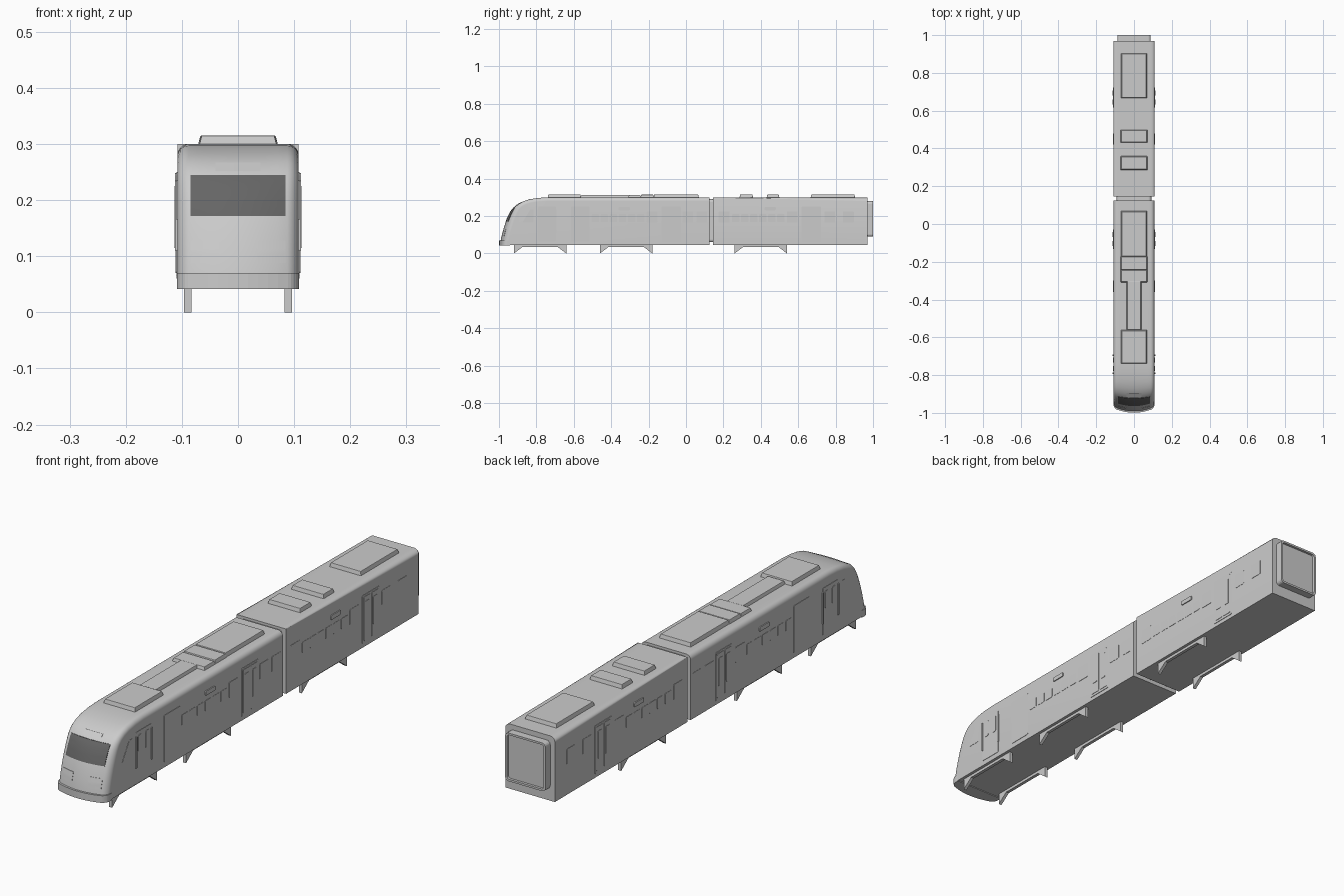
import bpy, bmesh, math
from mathutils import Vector

if "Cube" in bpy.data.objects:
    bpy.data.objects.remove(bpy.data.objects["Cube"])

W, BASE, R = 0.108, 0.045, 0.02      # half width, floor height, corner radius


def finish(name, bm, mirror=False, bevel=0.0, smooth=False):
    bmesh.ops.recalc_face_normals(bm, faces=bm.faces[:])
    me = bpy.data.meshes.new(name)
    bm.to_mesh(me)
    bm.free()
    ob = bpy.data.objects.new(name, me)
    bpy.context.collection.objects.link(ob)
    if bevel:
        m = ob.modifiers.new("bevel", 'BEVEL')
        m.width, m.segments = bevel, 2
    if mirror:
        ob.modifiers.new("mirror", 'MIRROR').use_mirror_merge = False
    if smooth:
        bpy.context.view_layer.objects.active = ob
        ob.select_set(True)
        bpy.ops.object.shade_smooth_by_angle(angle=math.radians(30))
        ob.select_set(False)
    return ob


def prism(name, pts, axis, a, b, **kw):
    """Extrude a 2D outline along x (points are y,z), y (x,z) or z (x,y)."""
    bm = bmesh.new()
    place = {'x': lambda p, t: (t, *p), 'y': lambda p, t: (p[0], t, p[1]),
             'z': lambda p, t: (*p, t)}[axis]
    lo = [bm.verts.new(place(p, a)) for p in pts]
    hi = [bm.verts.new(place(p, b)) for p in pts]
    bm.faces.new(lo)
    bm.faces.new(hi)
    for i in range(len(pts)):
        j = (i + 1) % len(pts)
        bm.faces.new((lo[i], lo[j], hi[j], hi[i]))
    return finish(name, bm, **kw)


def rounded(x0, x1, z0, z1, r, n=4):
    pts = []
    for k, (cx, cz) in enumerate([(x1-r, z1-r), (x0+r, z1-r), (x0+r, z0+r), (x1-r, z0+r)]):
        for i in range(n + 1):
            a = math.pi/2 * (k + i/n)
            pts.append((cx + r*math.cos(a), cz + r*math.sin(a)))
    return pts


# Cross row of a car shell: (x, inset along the profile normal)
arc = [(W - R + R*math.sin(math.pi/2*i/6), R - R*math.cos(math.pi/2*i/6)) for i in range(1, 7)]
ROW = ([(-x, d) for x, d in reversed(arc)]
       + [((i/5 - 1)*(W - R), 0) for i in range(11)] + arc)


def shell_rows(profile, bulge):
    rows = []
    for i, p in enumerate(profile):
        a, b = profile[max(i-1, 0)], profile[min(i+1, len(profile)-1)]
        t = Vector((b[0]-a[0], b[1]-a[1])).normalized()
        n = Vector((-t.y, t.x))
        rows.append([(x, p[0] - n.x*d + bulge*n.x**2*(x/W)**2,
                      p[1] - (n.y*d if i else 0)) for x, d in ROW])
    return rows


def car_shell(name, profile, rear, bulge=0.0, flat_front=False):
    rows = shell_rows(profile, bulge)
    bm = bmesh.new()
    v = [[bm.verts.new(c) for c in row] for row in rows]
    for a, b in zip(v, v[1:]):
        for j in range(len(ROW) - 1):
            bm.faces.new((a[j], a[j+1], b[j+1], b[j]))
    back = [bm.verts.new((x, rear, BASE)) for x in (-W, W)]
    front = [bm.verts.new((x, profile[0][0], BASE)) for x in (-W, W)] if flat_front else [v[0][0], v[0][-1]]
    for k, s in ((0, 0), (1, -1)):
        side = [r[s] for r in v] + [back[k]]
        if flat_front:
            side.append(front[k])
        bm.faces.new(side)
    bm.faces.new(v[-1] + [back[1], back[0]])
    if flat_front:
        bm.faces.new(v[0] + [front[1], front[0]])
        bm.faces.new((front[0], front[1], back[1], back[0]))
    else:
        bm.faces.new(v[0] + [back[1], back[0]])
    finish(name, bm, smooth=True)
    return rows


# Car bodies
NOSE = [(-.995, .045), (-.991, .07), (-.983, .105), (-.973, .14), (-.961, .175), (-.948, .205),
        (-.934, .23), (-.917, .25), (-.895, .267), (-.868, .28), (-.835, .29), (-.79, .297),
        (-.74, .30), (.125, .30)]
rows = car_shell("front_car_body", NOSE, .125, bulge=.024)
car_shell("rear_car_body", [(.145, .30), (.97, .30)], .97, flat_front=True)

# Bumper lip around the foot of the nose
lip = [(x*1.01, y - .004) for x, y, z in rows[0]]
prism("front_bumper", lip + [(W*1.01, -.94), (-W*1.01, -.94)], 'z', .042, .07)


def nose_y(x, z):
    for a, b in zip(NOSE, NOSE[1:]):
        if a[1] <= z <= b[1]:
            t = (z - a[1]) / (b[1] - a[1])
            n = Vector((b[1]-a[1], b[0]-a[0])).normalized()
            return a[0] + t*(b[0]-a[0]) + .024*n.x**2*(x/W)**2
    return NOSE[0][0]


def nose_panel(name, x0, x1, z0, z1, out, nx=12, nz=8):
    """Thin panel that follows the curved nose."""
    bm = bmesh.new()
    grids = []
    for off in (-out, .006):
        grids.append([[bm.verts.new((x0+(x1-x0)*i/nx, nose_y(x0+(x1-x0)*i/nx, z0+(z1-z0)*j/nz) + off,
                                     z0+(z1-z0)*j/nz)) for i in range(nx+1)] for j in range(nz+1)])
        g = grids[-1]
        for j in range(nz):
            for i in range(nx):
                bm.faces.new((g[j][i], g[j][i+1], g[j+1][i+1], g[j+1][i]))
    f, b = grids
    rim = lambda g: g[0][:-1] + [r[-1] for r in g[:-1]] + g[-1][:0:-1] + [r[0] for r in g[:0:-1]]
    p, q = rim(f), rim(b)
    for i in range(len(p)):
        k = (i + 1) % len(p)
        bm.faces.new((p[i], p[k], q[k], q[i]))
    return finish(name, bm, smooth=True)


# Windscreen, destination sign, headlights
glass = bpy.data.materials.new("dark_glass")
glass.diffuse_color = (.13, .13, .13, 1)
glass.use_nodes = True
glass.node_tree.nodes["Principled BSDF"].inputs["Base Color"].default_value = glass.diffuse_color
nose_panel("windscreen", -.085, .085, .172, .245, .002).data.materials.append(glass)
nose_panel("front_sign", -.04, .04, .252, .267, .0015)
for s in (-1, 1):
    nose_panel("headlight_panel", *sorted((s*.034, s*.085)), .088, .128, .0012)


def side_panel(name, y0, y1, z0, z1, out=.0012, r=.004):
    prism(name, rounded(y0, y1, z0, z1, r), 'x', W - .004, W + out, mirror=True)


# Side windows on both flanks
for y in (-.21, -.02, .055, .175, .54, .74, .84):
    side_panel("side_window", y, y + .057, .165, .225)
for start, count in ((-.505, 6), (.245, 6)):
    for i in range(count):
        y = start + i*.0485
        side_panel("small_window", y, y + .04, .168, .21)
for y in (-.36, .42):
    side_panel("side_sign", y, y + .06, .231, .248, .004)
prism("cab_quarter_window", [(-.875, .165), (-.815, .165), (-.815, .235), (-.832, .235)],
      'x', W - .004, W + .0012, mirror=True)

# Passenger and crew doors
for y in (-.08, .67):
    side_panel("door_frame", y - .052, y + .052, .06, .25, .002)
    for s in (-1, 1):
        c = y + s*.024
        side_panel("door_leaf", c - .021, c + .021, .07, .243, .0035)
        side_panel("door_window", c - .013, c + .013, .115, .225, .005)
side_panel("plain_door", -.615, -.515, .065, .25, .0015)
side_panel("cab_door", -.79, -.695, .065, .25, .0015)
for y in (-.765, -.72):
    side_panel("cab_door_window", y - .012, y + .012, .165, .235, .003, .008)
for y in (-.79, -.695):
    side_panel("door_handrail", y - .003, y + .003, .11, .235, .0045, .002)


# Roof equipment with slightly tapered sides
def roof_unit(name, y0, y1, hw, top=.315):
    bm = bmesh.new()
    bmesh.ops.create_cube(bm, size=1)
    for v in bm.verts:
        in_ = .005 if v.co.z > 0 else 0
        v.co = (math.copysign(hw - in_, v.co.x),
                y1 - in_ if v.co.y > 0 else y0 + in_, top if v.co.z > 0 else .295)
    finish(name, bm, bevel=.0015)


roof_unit("front_roof_unit", -.74, -.56, .07)
roof_unit("roof_duct", -.565, -.30, .04, .312)
roof_unit("roof_duct_head", -.31, -.24, .072, .312)
roof_unit("roof_plate", -.245, -.17, .072, .314)
roof_unit("main_roof_unit", -.175, .07, .07)
roof_unit("small_roof_unit", .285, .36, .072)
roof_unit("small_roof_unit", .43, .50, .072)
roof_unit("rear_roof_unit", .665, .905, .07)

# Joint between the cars and the gangway on the rear end
prism("car_joint", rounded(-.092, .092, .06, .29, .015), 'y', .115, .155)
prism("end_gangway_frame", rounded(-.088, .088, .09, .28, .015), 'y', .96, .99)
outer, inner = rounded(-.088, .088, .09, .28, .015), rounded(-.08, .08, .098, .272, .01)
bm = bmesh.new()
loops = [[bm.verts.new((x, y, z)) for x, z in pts]
         for pts, y in ((outer, .985), (outer, 1), (inner, 1), (inner, .985))]
for a, b in zip(loops, loops[1:] + loops[:1]):
    for i in range(len(a)):
        k = (i + 1) % len(a)
        bm.faces.new((a[i], a[k], b[k], b[i]))
finish("end_gangway_rim", bm)

# Bogie side frames
for y0 in (-.92, -.46, .26):
    y1 = y0 + .28
    prism("bogie_frame", [(y0, .047), (y0, 0), (y0 + .045, .034), (y1 - .045, .034), (y1, 0), (y1, .047)],
          'x', .083, .096, mirror=True)
